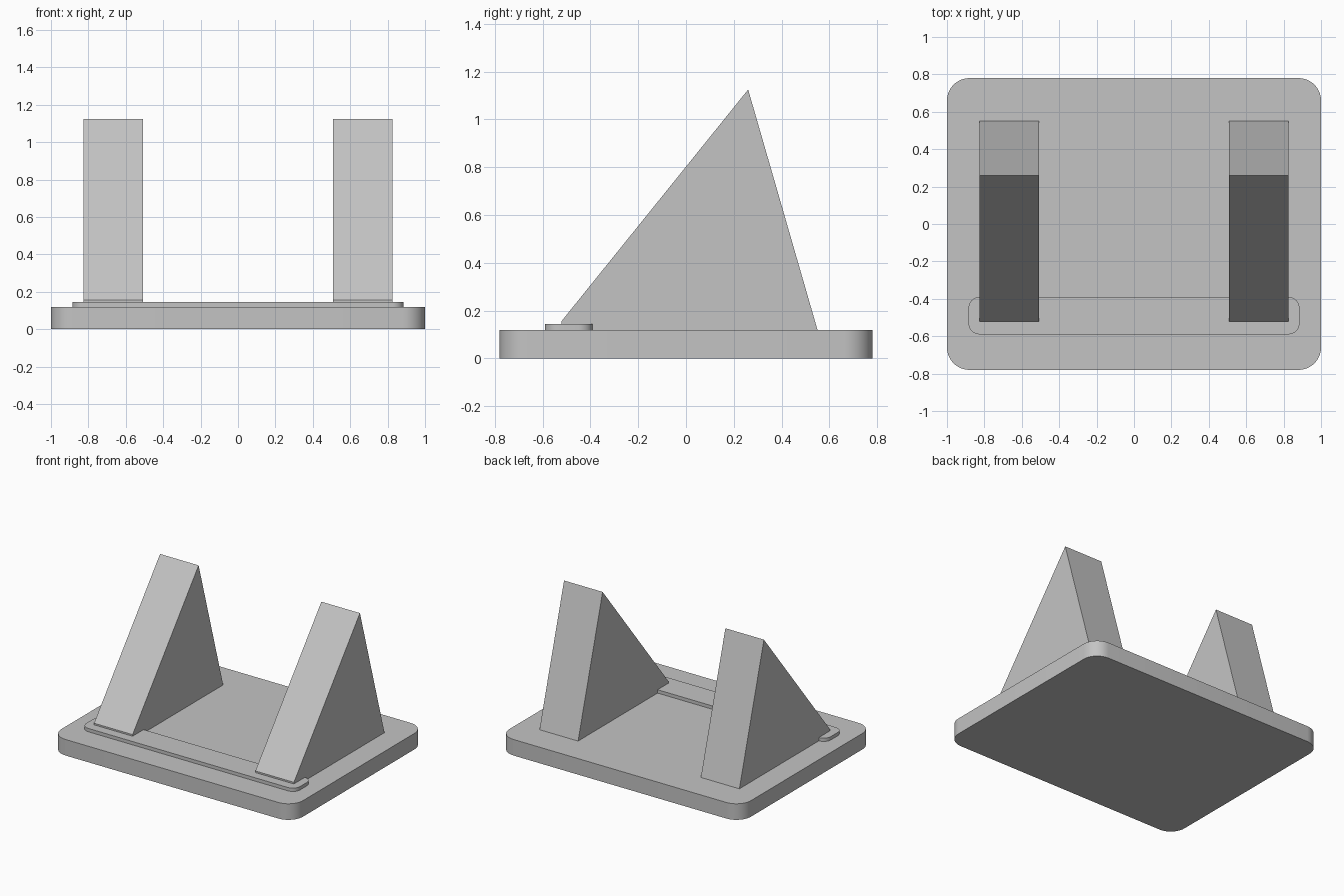
import bpy, bmesh, math

old = bpy.data.objects.get("Cube")
if old:
    bpy.data.objects.remove(old, do_unlink=True)

grey = bpy.data.materials.new("plain_grey")
grey.use_nodes = True
colour = (0.55, 0.55, 0.55, 1)
grey.diffuse_color = colour
grey.node_tree.nodes["Principled BSDF"].inputs["Base Color"].default_value = colour


def extrude_profile(name, points, offset, smooth=False):
    """Extrude a flat outline along an offset into a closed solid."""
    bm = bmesh.new()
    face = bm.faces.new([bm.verts.new(p) for p in points])
    result = bmesh.ops.extrude_face_region(bm, geom=[face], use_keep_orig=True)
    verts = [g for g in result["geom"] if isinstance(g, bmesh.types.BMVert)]
    bmesh.ops.translate(bm, verts=verts, vec=offset)
    bmesh.ops.recalc_face_normals(bm, faces=bm.faces)
    mesh = bpy.data.meshes.new(name)
    bm.to_mesh(mesh)
    bm.free()
    mesh.materials.append(grey)
    obj = bpy.data.objects.new(name, mesh)
    bpy.context.collection.objects.link(obj)
    if smooth:
        bpy.ops.object.select_all(action='DESELECT')
        obj.select_set(True)
        bpy.context.view_layer.objects.active = obj
        bpy.ops.object.shade_smooth_by_angle(angle=math.radians(30))
    return obj


def rounded_plate(name, half_x, y0, y1, z0, z1, radius, steps=10):
    """Slab with four rounded vertical corners."""
    corners = [(half_x - radius, y1 - radius), (radius - half_x, y1 - radius),
               (radius - half_x, y0 + radius), (half_x - radius, y0 + radius)]
    points = []
    for i, (cx, cy) in enumerate(corners):
        for s in range(steps + 1):
            a = (i + s / steps) * math.pi / 2
            points.append((cx + radius * math.cos(a), cy + radius * math.sin(a), z0))
    return extrude_profile(name, points, (0, 0, z1 - z0), smooth=True)


# Base slab and the low strip along its front
rounded_plate("base_plate", 1.0, -0.78, 0.78, 0, 0.12, 0.12)
rounded_plate("front_strip", 0.885, -0.59, -0.39, 0.12, 0.145, 0.06)

# Pair of sloped supports with a short blunt front edge
wedge = [(-0.52, 0.12), (-0.52, 0.157), (0.26, 1.125), (0.55, 0.12)]
for name, x in (("left_support", 0.508), ("right_support", -0.827)):
    extrude_profile(name, [(x, y, z) for y, z in wedge], (0.319, 0, 0))
